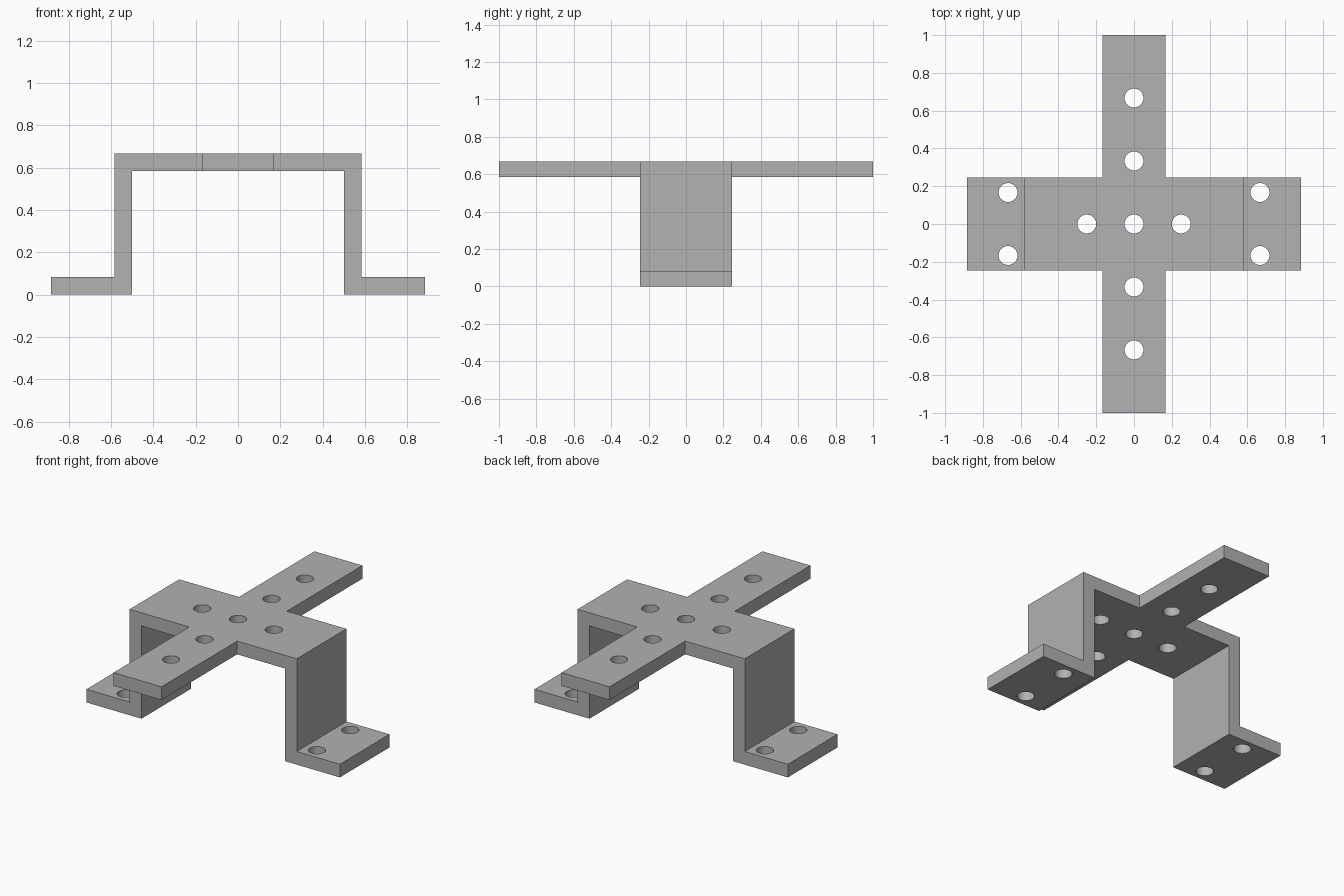
import bpy
import bmesh
from mathutils import Matrix, Vector

if "Cube" in bpy.data.objects:
    bpy.data.objects.remove(bpy.data.objects["Cube"], do_unlink=True)

T = 0.083          # sheet thickness
TOP = 0.667        # overall height
HALF_DEPTH = 0.247
ARM_HALF = 0.167
HOLE_RADIUS = 0.05

grey = bpy.data.materials.new("plain grey")
grey.use_nodes = True
colour = (0.445, 0.445, 0.445, 1)
grey.diffuse_color = colour
grey.node_tree.nodes["Principled BSDF"].inputs["Base Color"].default_value = colour


def make_object(name, bm):
    bmesh.ops.recalc_face_normals(bm, faces=bm.faces)
    mesh = bpy.data.meshes.new(name)
    bm.to_mesh(mesh)
    bm.free()
    mesh.materials.append(grey)
    obj = bpy.data.objects.new(name, mesh)
    bpy.context.collection.objects.link(obj)
    return obj


def extrude_profile(name, points, depth):
    """Closed outline of 3D points, pushed along the depth vector."""
    bm = bmesh.new()
    face = bm.faces.new([bm.verts.new(p) for p in points])
    result = bmesh.ops.extrude_face_region(bm, geom=[face])
    verts = [v for v in result["geom"] if isinstance(v, bmesh.types.BMVert)]
    bmesh.ops.translate(bm, verts=verts, vec=Vector(depth))
    return make_object(name, bm)


def combine(target, tool, operation):
    mod = target.modifiers.new(operation.lower(), "BOOLEAN")
    mod.operation = operation
    mod.solver = "EXACT"
    mod.object = tool
    bpy.context.view_layer.objects.active = target
    bpy.ops.object.modifier_apply(modifier=mod.name)
    bpy.data.objects.remove(tool, do_unlink=True)


# Folded strip: deck, two legs and two outward feet
half = [(0.583, TOP), (0.583, T), (0.883, T), (0.883, 0), (0.5, 0), (0.5, TOP - T)]
outline = half + [(-x, z) for x, z in reversed(half)]
bracket = extrude_profile("mounting_bracket",
                          [(x, -HALF_DEPTH, z) for x, z in outline],
                          (0, 2 * HALF_DEPTH, 0))

# Long bar crossing the deck from front to back
corners = [(-ARM_HALF, -1), (ARM_HALF, -1), (ARM_HALF, 1), (-ARM_HALF, 1)]
bar = extrude_profile("cross_bar", [(x, y, TOP - T) for x, y in corners], (0, 0, T))
combine(bracket, bar, "UNION")

# Bolt holes through the deck, the arms and the feet
holes = [(0, 0, TOP)]
for s in (-1, 1):
    holes += [(s * 0.25, 0, TOP), (0, s / 3, TOP), (0, s * 2 / 3, TOP)]
    holes += [(s * 2 / 3, t / 6, T) for t in (-1, 1)]

bm = bmesh.new()
for x, y, z in holes:
    bmesh.ops.create_cone(bm, cap_ends=True, segments=40, radius1=HOLE_RADIUS,
                          radius2=HOLE_RADIUS, depth=T * 2,
                          matrix=Matrix.Translation((x, y, z - T / 2)))
drills = make_object("hole_cutters", bm)
drills.hide_render = True
combine(bracket, drills, "DIFFERENCE")

# Smooth hole walls, crisp folds
bpy.ops.object.select_all(action="DESELECT")
bracket.select_set(True)
bpy.context.view_layer.objects.active = bracket
bpy.ops.object.shade_smooth_by_angle(angle=0.5)
